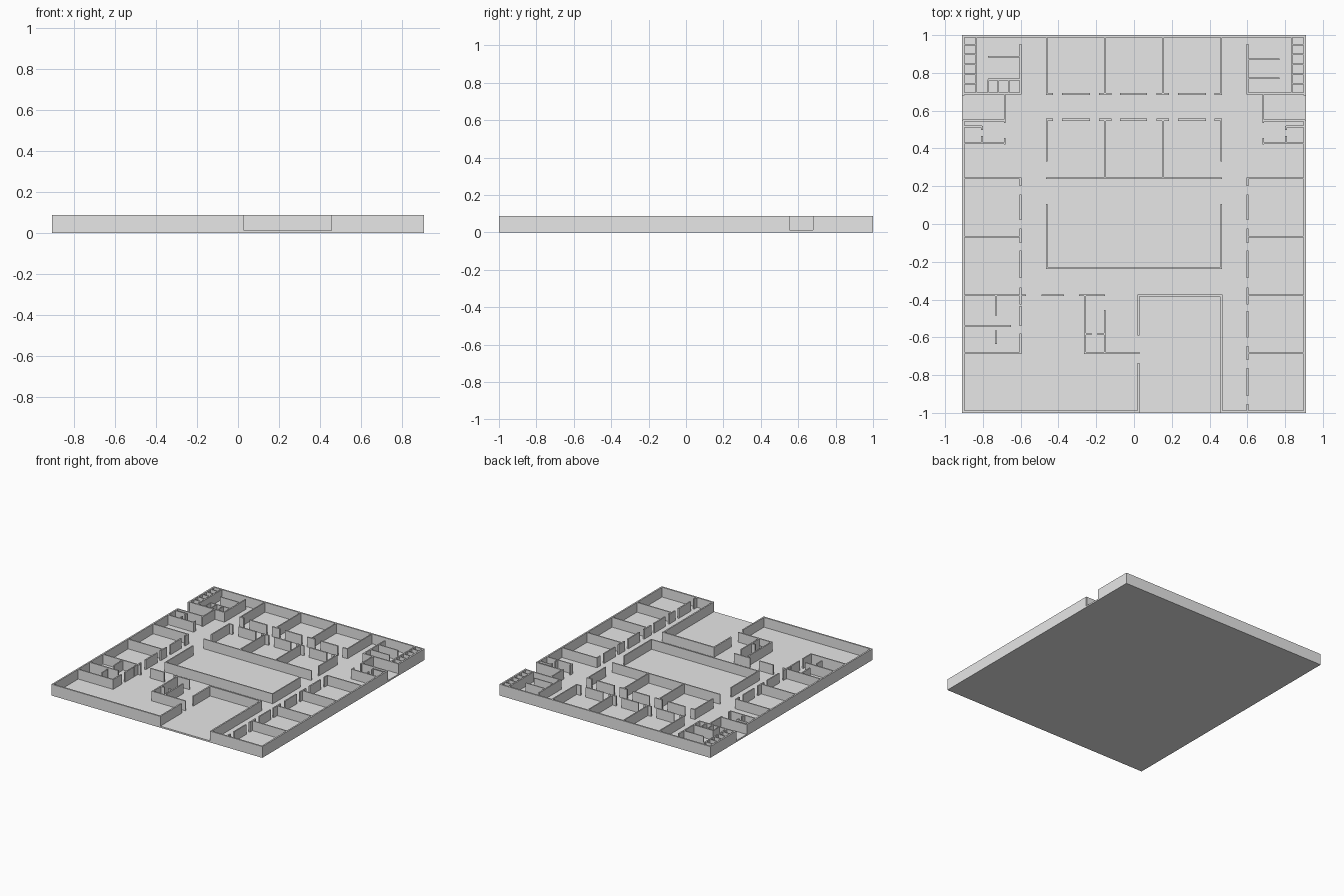
import bpy, bmesh

FLOOR, TOP = 0.012, 0.088
grey = bpy.data.materials.new("plain_grey")
grey.diffuse_color = (0.8, 0.8, 0.8, 1)


def add_box(bm, x0, x1, y0, y1, z0, z1):
    v = [bm.verts.new((x, y, z)) for z in (z0, z1)
         for x, y in ((x0, y0), (x1, y0), (x1, y1), (x0, y1))]
    for f in ((3, 2, 1, 0), (4, 5, 6, 7), (0, 1, 5, 4), (1, 2, 6, 5),
              (2, 3, 7, 6), (3, 0, 4, 7)):
        bm.faces.new([v[i] for i in f])


def finish(name, bm):
    me = bpy.data.meshes.new(name)
    bm.to_mesh(me)
    bm.free()
    me.materials.append(grey)
    ob = bpy.data.objects.new(name, me)
    bpy.context.collection.objects.link(ob)


def walls(name, runs, t=0.011, mirror=False):
    """Each run: ('x' or 'y' direction, fixed coordinate, (start, end), ...)."""
    bm = bmesh.new()
    for axis, c, *spans in runs:
        for a, b in spans:
            if axis == 'x':
                box = (a, b, c - t / 2, c + t / 2)
            else:
                box = (c - t / 2, c + t / 2, a, b)
            add_box(bm, *box, FLOOR, TOP)
            if mirror:
                add_box(bm, -box[1], -box[0], box[2], box[3], FLOOR, TOP)
    finish(name, bm)


# Floor slab
bm = bmesh.new()
add_box(bm, -0.91, 0.91, -1, 1, 0, FLOOR)
finish("floor_slab", bm)

# Outer shell with side entrances and open front
walls("outer_side_walls", [('y', 0.904, (-1, 0.55), (0.68, 1))], 0.012, True)
walls("outer_end_walls", [
    ('x', 0.994, (-0.91, 0.91)),
    ('x', -0.994, (-0.91, 0.03), (0.457, 0.91))], 0.012)

# Front forecourt recess
walls("forecourt_walls", [
    ('y', 0.024, (-0.99, -0.735), (-0.59, -0.374)),
    ('x', -0.379, (0.02, 0.465)),
    ('y', 0.462, (-0.99, -0.374))])

# Central courtyard
walls("courtyard_walls", [
    ('x', -0.233, (-0.466, 0.466)), ('x', 0.242, (-0.466, 0.466))], 0.009)
walls("courtyard_side_walls", [('y', 0.462, (-0.23, 0.105))], 0.009, True)

# Two rows of classrooms facing a corridor
door_piers = [(-0.467, -0.43), (-0.38, -0.232), (-0.185, -0.118), (-0.074, 0.07),
              (0.118, 0.185), (0.232, 0.38), (0.425, 0.467)]
walls("classroom_corridor_walls", [('x', y, *door_piers) for y in (0.552, 0.688)])
walls("classroom_dividers", [
    ('y', 0.153, (0.24, 0.55), (0.69, 0.99)),
    ('y', 0.462, (0.33, 0.555), (0.69, 0.99))], 0.009, True)

# Washroom blocks in the back corners
walls("washroom_walls", [
    ('y', 0.601, (0.685, 0.952)),
    ('x', 0.690, (0.597, 0.905)),
    ('y', 0.835, (0.69, 0.99))], 0.01, True)
walls("washroom_stalls", [('x', 0.742 + 0.052 * i, (0.835, 0.905))
                          for i in range(5)], 0.008, True)
walls("left_washroom_partitions", [
    ('x', 0.885, (-0.773, -0.606)), ('x', 0.765, (-0.773, -0.604))]
    + [('y', x, (0.69, 0.765)) for x in (-0.771, -0.718, -0.662)], 0.008)
walls("right_washroom_partitions", [
    ('x', y, (0.601, 0.77)) for y in (0.872, 0.772)], 0.008)

# Small service rooms behind the side entrances
walls("service_room_walls", [
    ('y', 0.684, (0.535, 0.685), (0.422, 0.455)),
    ('x', 0.548, (0.68, 0.905)),
    ('x', 0.516, (0.805, 0.905)),
    ('x', 0.427, (0.68, 0.905)),
    ('y', 0.805, (0.497, 0.52), (0.427, 0.465))], 0.009, True)

# Side offices with door gaps along the corridor
walls("office_dividers", [('x', y, (0.597, 0.905))
                          for y in (0.242, -0.067, -0.377, -0.683)], 0.009, True)
walls("office_corridor_walls", [
    ('y', 0.601, (0.2, 0.246), (0.02, 0.157), (-0.1, -0.023),
     (-0.285, -0.14), (-0.425, -0.337))], 0.01, True)
walls("right_office_front_piers", [
    ('y', 0.601, (-0.6, -0.46), (-0.72, -0.645), (-0.91, -0.762),
     (-0.99, -0.952))], 0.01)

# Front left suite
walls("front_suite_walls", [
    ('y', -0.601, (-0.54, -0.433), (-0.688, -0.58)),
    ('x', -0.377, (-0.61, -0.572), (-0.49, -0.37), (-0.29, -0.153)),
    ('x', -0.54, (-0.905, -0.652)),
    ('y', -0.73, (-0.485, -0.38), (-0.634, -0.565))], 0.01)

# Small store beside the forecourt
walls("store_walls", [
    ('y', -0.259, (-0.688, -0.377)),
    ('y', -0.155, (-0.68, -0.455)),
    ('x', -0.583, (-0.259, -0.224), (-0.192, -0.155)),
    ('x', -0.683, (-0.264, 0.028))], 0.01)
